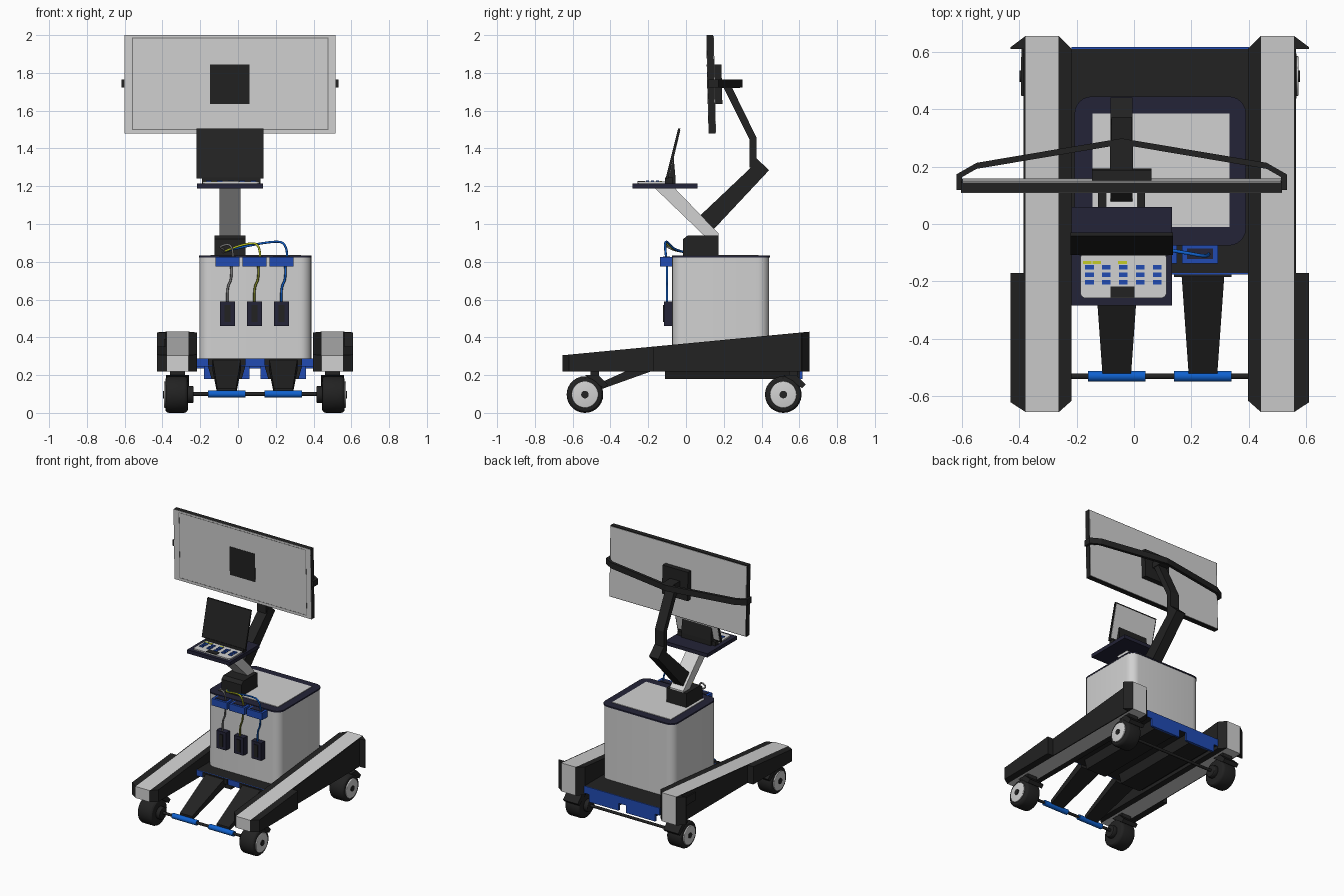
import bpy, bmesh
from mathutils import Vector, Matrix

cube = bpy.data.objects.get("Cube")
if cube:
    bpy.data.objects.remove(cube)


def material(name, r, g, b):
    m = bpy.data.materials.new(name)
    m.use_nodes = True
    m.diffuse_color = (r, g, b, 1)
    m.node_tree.nodes["Principled BSDF"].inputs["Base Color"].default_value = (r, g, b, 1)
    return m


LIGHT = material("light grey", .64, .64, .64)
BLACK = material("black", .016, .016, .016)
NAVY = material("dark navy", .017, .017, .038)
BLUE = material("blue", .015, .07, .45)
BRIGHT = material("bright blue", .005, .12, .62)
YELLOW = material("yellow", .55, .6, .02)
OLIVE = material("olive", .2, .22, .02)
GREY = material("cable grey", .2, .2, .2)


def finish(name, bm, mat, smooth=False):
    bmesh.ops.recalc_face_normals(bm, faces=bm.faces)
    me = bpy.data.meshes.new(name)
    bm.to_mesh(me)
    bm.free()
    me.materials.append(mat)
    ob = bpy.data.objects.new(name, me)
    bpy.context.collection.objects.link(ob)
    if smooth:
        bpy.ops.object.select_all(action='DESELECT')
        ob.select_set(True)
        bpy.context.view_layer.objects.active = ob
        bpy.ops.object.shade_smooth_by_angle()
    return ob


def box(name, x, y, z, mat, round_corners=0):
    bm = bmesh.new()
    bmesh.ops.create_cube(bm, size=1)
    for v in bm.verts:
        v.co = Vector(r[0] if c < 0 else r[1] for c, r in zip(v.co, (x, y, z)))
    if round_corners:
        edges = [e for e in bm.edges if abs(e.verts[0].co.z - e.verts[1].co.z) > 1e-5]
        bmesh.ops.bevel(bm, geom=edges, offset=round_corners, segments=6, profile=.5, affect='EDGES')
    return finish(name, bm, mat, round_corners > 0)


def hull(name, points, mat):
    bm = bmesh.new()
    for p in points:
        bm.verts.new(p)
    bmesh.ops.convex_hull(bm, input=bm.verts[:])
    bmesh.ops.dissolve_limit(bm, angle_limit=.01, verts=bm.verts[:], edges=bm.edges[:])
    return finish(name, bm, mat)


def prism(name, profile, x0, x1, mat):
    """Side profile of (y, z) points swept from x0 to x1."""
    bm = bmesh.new()
    face = bm.faces.new([bm.verts.new((x0, y, z)) for y, z in profile])
    new = bmesh.ops.extrude_face_region(bm, geom=[face])["geom"]
    bmesh.ops.translate(bm, vec=(x1 - x0, 0, 0), verts=[g for g in new if isinstance(g, bmesh.types.BMVert)])
    return finish(name, bm, mat)


def cylinder(name, x0, x1, y, z, r, mat, bevel=0):
    bm = bmesh.new()
    place = Matrix.Translation(((x0 + x1) / 2, y, z)) @ Matrix.Rotation(1.570796, 4, 'Y')
    bmesh.ops.create_cone(bm, cap_ends=True, segments=28, radius1=r, radius2=r, depth=abs(x1 - x0), matrix=place)
    if bevel:
        rims = [e for e in bm.edges if any(len(f.verts) > 4 for f in e.link_faces)]
        bmesh.ops.bevel(bm, geom=rims, offset=bevel, segments=3, profile=.5, affect='EDGES')
    return finish(name, bm, mat, True)


def cable(name, points, mat, r=.006):
    cu = bpy.data.curves.new(name, 'CURVE')
    cu.dimensions = '3D'
    cu.bevel_depth = r
    cu.bevel_resolution = 2
    sp = cu.splines.new('NURBS')
    sp.points.add(len(points) - 1)
    for p, co in zip(sp.points, points):
        p.co = (*co, 1)
    sp.use_endpoint_u = True
    sp.order_u = 3
    cu.materials.append(mat)
    bpy.context.collection.objects.link(bpy.data.objects.new(name, cu))


MID = .09      # centre line of the base
ARM = -.043    # centre line of arm and screens


def rail_top(y):
    return .305 + .125 * (y + .655) / 1.31


# Side rails with black cheeks, and their castors
def cheek(name, s, inner, outer, y0, y1, c0, c1):
    pts = []
    for d, a, b in ((inner, y0, y1), (outer, y0 + c0, y1 - c1)):
        for y in (a, b):
            pts += [(MID + s * d, y, .22), (MID + s * d, y, rail_top(y))]
    hull(name, pts, BLACK)


for s, side in ((-1, "right"), (1, "left")):
    prism(side + "_rail", [(-.655, .22), (-.655, .305), (.655, .43), (.655, .22)],
          MID + s * .352, MID + s * .467, LIGHT)
    cheek(side + "_inner_cheek", s, .352, .307, -.655, .655, .04, .045)
    cheek(side + "_outer_cheek", s, .467, .474, -.2, .62, 0, 0)
    cheek(side + "_front_bumper", s, .467, .52, -.655, -.17, .035, 0)
    cheek(side + "_rear_bumper", s, .467, .52, .61, .655, 0, .04)
    for end, y in (("front", -.535), ("rear", .515)):
        n = side + "_" + end
        x = lambda d: MID + s * d
        cylinder(n + "_tyre", x(.355), x(.475), y, .097, .097, BLACK, .02)
        cylinder(n + "_hub", x(.47), x(.483), y, .097, .07, LIGHT, .005)
        cylinder(n + "_hub_cap", x(.48), x(.488), y, .097, .02, BLACK)
        cylinder(n + "_axle_boss", x(.325), x(.36), y, .097, .045, BLACK, .008)
        box(n + "_stem", sorted((x(.37), x(.45))), (y + .03, y + .075), (.15, .222), BLACK)
        hull(n + "_fender", [(x(d), y + a, z) for d in (.35, .47) for a, z in
                             ((.0, .2), (.07, .2), (.12, .15), (.1, .13), (.05, .17))], BLACK)
box("side_clip", (-.392, -.375), (.445, .61), (.33, .39), BLACK)

# Chassis deck, beams and pedals
box("deck", (-.217, .4), (-.17, .61), (.245, .288), BLACK)
box("deck_front_trim", (-.217, .4), (-.176, -.17), (.245, .288), BLUE)
box("deck_rear_trim", (-.217, .4), (.61, .616), (.235, .288), BLUE)
for x, n in ((MID - .15, "right"), (MID + .15, "left")):
    hull(n + "_beam", [(x + sx * w, y, z) for sx in (-1, 1) for y in (-.11, .6)
                       for w, z in ((.1, .25), (.08, .18))], BLACK)
    box(n + "_beam_cap", (x - .12, x + .12), (.6, .616), (.18, .25), BLUE)
    hull(n + "_pedal_arm", [(x + sx * w, y, z) for sx in (-1, 1) for w, y, z in
                            ((.075, -.17, .225), (.075, -.17, .287), (.05, -.52, .1), (.05, -.52, .13))], BLACK)
    box(n + "_pedal_root", (x - .1, x + .1), (-.185, -.17), (.25, .287), BLACK)
    cylinder(n + "_pedal_grip", x - .1, x + .1, -.53, .1, .019, BRIGHT)
for n, y in (("front", -.53), ("rear", .515)):
    cylinder(n + "_rod", MID - .36, MID + .36, y, .1, .01, BLACK)

# Cabinet
box("cabinet", (-.205, .388), (-.073, .44), (.288, .825), LIGHT, .06)
box("cabinet_rim", (-.207, .39), (-.075, .444), (.822, .832), NAVY, .06)
box("cabinet_top", (-.145, .333), (-.01, .385), (.83, .836), LIGHT)

# Connector boxes, probes and cables on the cabinet front
for i, (x, mat) in enumerate(((-.056, GREY), (.087, OLIVE), (.23, BRIGHT))):
    n = str(i + 1)
    box("connector_" + n, (x - .063, x + .063), (-.137, -.073), (.775, .826), BLUE)
    box("connector_socket_" + n, (x - .045, x + .045), (-.122, -.085), (.824, .829), NAVY)
    box("probe_holder_" + n, (x - .04, x + .04), (-.116, -.073), (.46, .59), NAVY)
    box("probe_" + n, (x - .015, x + .015), (-.121, -.114), (.48, .57), BLACK)
    cable("drop_cable_" + n, [(x + .02, -.1, .78), (x + .025, -.1, .71), (x - .005, -.1, .66),
                              (x, -.1, .56)], mat)
    cable("loop_cable_" + n, [(ARM - .04, 0, .85), (ARM - .02, -.06, .86), (x - .05, -.1, .88 + .015 * i),
                              (x + .03, -.115, .9), (x + .03, -.105, .825)], (GREY, YELLOW, BRIGHT)[i])

# Arm base, tray arm and screen arm
prism("arm_base", [(-.015, .83), (-.015, .92), (.01, .94), (.172, .94), (.172, .83)], ARM - .082, ARM + .082, BLACK)
prism("tray_arm", [(-.165, 1.19), (-.06, 1.19), (.172, .95), (.172, .93), (.105, .93)], ARM - .055, ARM + .055, LIGHT)
prism("lower_screen_arm", [(.365, 1.355), (.44, 1.285), (.14, .965), (.07, 1.04), (.345, 1.3)],
      ARM - .038, ARM + .038, BLACK)
prism("upper_screen_arm", [(.195, 1.73), (.335, 1.45), (.335, 1.3), (.372, 1.3), (.372, 1.46), (.24, 1.73)],
      ARM - .036, ARM + .036, BLACK)

# Tray with laptop
box("tray", (-.217, .132), (-.283, .06), (1.188, 1.215), NAVY)
box("keyboard", (-.187, .113), (-.258, -.1), (1.215, 1.224), LIGHT, .02)
for col in range(5):
    for row in range(3):
        x, y = -.155 + .059 * col, -.151 - .026 * row
        box("key", (x - .015, x + .015), (y - .008, y + .008), (1.222, 1.229), BLUE)
for x in (-.163, -.13, -.04):
    box("yellow_key", (x - .015, x + .015), (-.14, -.128), (1.222, 1.228), YELLOW)
box("touchpad", (-.082, .002), (-.256, -.217), (1.222, 1.228), BLACK)
box("laptop_hinge", (-.19, .12), (-.11, -.07), (1.215, 1.245), BLACK)
prism("laptop_screen", [(-.108, 1.24), (-.042, 1.505), (-.03, 1.505), (-.094, 1.24)], ARM - .178, ARM + .178, BLACK)
prism("laptop_back", [(-.09, 1.255), (-.033, 1.495), (-.03, 1.495), (-.087, 1.255)], ARM - .17, ARM + .17, LIGHT)
prism("laptop_stand", [(-.095, 1.215), (-.095, 1.25), (-.065, 1.35), (-.056, 1.25), (-.056, 1.215)],
      ARM - .12, ARM + .12, BLACK)

# Large display, tilted slightly, with pale faces and black edges
def display_y(z):
    return .108 + .012 * (2 - z) / .52


def sheet(name, x0, x1, z0, z1, front, back, mat):
    prism(name, [(display_y(z0) + front, z0), (display_y(z1) + front, z1),
                 (display_y(z1) + back, z1), (display_y(z0) + back, z0)], x0, x1, mat)


sheet("display_body", -.602, .516, 1.48, 2, .002, .036, BLACK)
sheet("display_front", -.602, .516, 1.48, 2, 0, .003, LIGHT)
sheet("display_back", -.597, .511, 1.485, 1.995, .035, .039, LIGHT)
for n, x0, x1, z0, z1 in (("left", .475, .479, 1.5, 1.985), ("right", -.56, -.556, 1.5, 1.985),
                          ("top", -.56, .479, 1.983, 1.987), ("bottom", -.56, .479, 1.498, 1.502)):
    sheet(n + "_screen_line", x0, x1, z0, z1, -.001, .001, GREY)
sheet("front_square", ARM - .104, ARM + .104, 1.635, 1.845, -.002, .001, BLACK)
sheet("mount_plate", ARM - .104, ARM + .104, 1.635, 1.845, .036, .076, BLACK)
box("mount_pivot", (ARM - .04, ARM + .04), (.18, .285), (1.72, 1.765), BLACK)

# Bent handle bar behind the display
path = [(.56, .14), (.575, .165), (.505, .205), (0, .29)]
for s, side in ((-1, "right"), (1, "left")):
    for i, (a, b) in enumerate(zip(path, path[1:])):
        hull(side + "_handle_" + str(i + 1),
             [(ARM + s * d, y + t, z) for d, y in (a, b) for t in (-.013, .008) for z in (1.722, 1.765)], BLACK)
    box(side + "_handle_end", sorted((ARM + s * .555, ARM + s * .575)), (.118, .165), (1.722, 1.765), BLACK)
